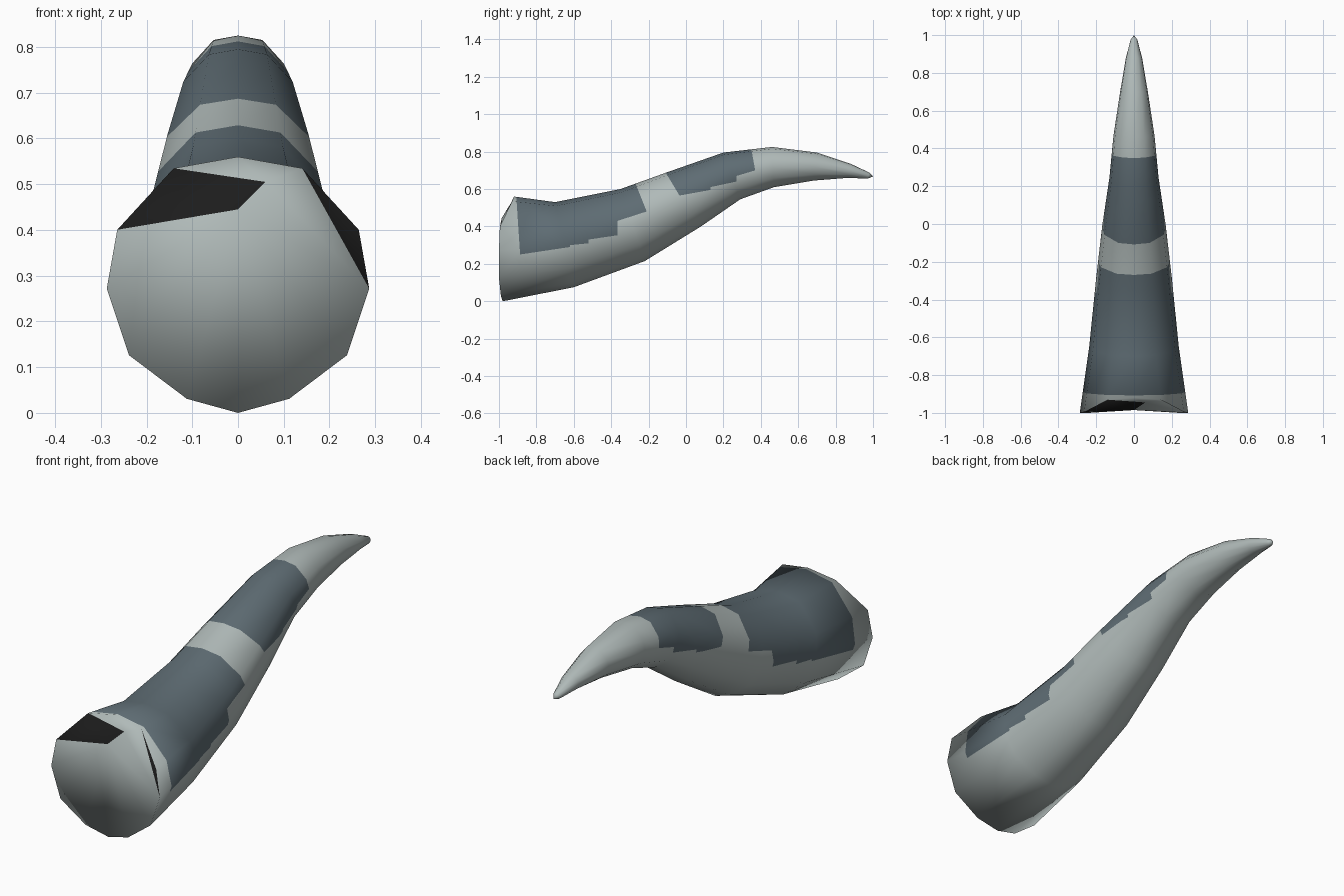
import bpy, bmesh
from mathutils import Vector

if "Cube" in bpy.data.objects:
    bpy.data.objects.remove(bpy.data.objects["Cube"])

def material(name, rgb):
    m = bpy.data.materials.new(name)
    m.diffuse_color = (*rgb, 1)
    m.use_nodes = True
    m.node_tree.nodes["Principled BSDF"].inputs["Base Color"].default_value = m.diffuse_color
    return m

mats = [material("pale grey", (0.434, 0.491, 0.482)),
        material("slate grey", (0.112, 0.150, 0.172)),
        material("near black", (0.012, 0.012, 0.012))]

# Twelve-sided unit section, from top round the right side to the bottom and back
half = [(0, 1), (0.49, 0.91), (0.92, 0.43), (1, -0.03), (0.83, -0.55), (0.39, -0.89), (0, -1)]
section = half + [(-x, z) for x, z in half[5:0:-1]]

# Rings along the body: top (y, z), bottom (y, z), half width
rings = [((-0.70, 0.53), (-0.60, 0.075), 0.237),
         ((-0.35, 0.60), (-0.22, 0.215), 0.20),
         ((-0.10, 0.69), (0.08, 0.40), 0.168),
         ((0.20, 0.795), (0.29, 0.545), 0.130),
         ((0.46, 0.825), (0.47, 0.61), 0.109),
         ((0.70, 0.795), (0.68, 0.645), 0.075),
         ((0.88, 0.735), (0.87, 0.66), 0.044),
         ((0.98, 0.688), (0.97, 0.655), 0.018)]

bm = bmesh.new()

# Flared open-end ring, bowed in y
base_y = [-0.92, -0.93, -0.995, -1.0, -1.0, -0.99, -0.98]
base_y += base_y[5:0:-1]
loops = [[bm.verts.new((0.287 * x, y, 0.28 + 0.28 * z)) for (x, z), y in zip(section, base_y)]]
for top, bottom, w in rings:
    t, b = Vector((0, *top)), Vector((0, *bottom))
    loops.append([bm.verts.new((t + b) / 2 + (t - b) / 2 * z + Vector((w * x, 0, 0)))
                  for x, z in section])

# Skin and pointed tip
for a, b in zip(loops, loops[1:]):
    for i in range(12):
        j = (i + 1) % 12
        bm.faces.new((a[i], a[j], b[j], b[i]))
tip = bm.verts.new((0, 1.0, 0.667))
for i in range(12):
    bm.faces.new((loops[-1][i], loops[-1][(i + 1) % 12], tip))

# End cap with its dark corners
r = loops[0]
mid = bm.verts.new((0, -0.985, 0.445))
notch = bm.verts.new((0.06, -0.945, 0.505))
for i in range(3, 10):
    bm.faces.new((mid, r[i + 1], r[i]))
bm.faces.new((r[11], r[0], notch))
bm.faces.new((r[0], r[1], notch))
bm.faces.new((notch, r[1], r[3]))
bm.faces.new((notch, r[3], mid))
for f in ((r[10], r[11], mid), (r[11], notch, mid), (r[1], r[2], r[3])):
    bm.faces.new(f).material_index = 2
bmesh.ops.recalc_face_normals(bm, faces=bm.faces)

# Keep the smooth normals of the plain skin so the colour cuts do not disturb them
bm.normal_update()
layer = bm.verts.layers.float_vector.new("skin_normal")
for v in bm.verts:
    v[layer] = v.normal

# Slate patches in side view: top left, bottom left, bottom right, top right (y, z)
patches = [((-0.91, 0.60), (-0.887, 0.25), (-0.62, 0.29), (-0.62, 0.8)),
           ((-0.62, 0.8), (-0.62, 0.30), (-0.52, 0.31), (-0.52, 0.8)),
           ((-0.52, 0.8), (-0.52, 0.33), (-0.365, 0.353), (-0.365, 0.8)),
           ((-0.365, 0.8), (-0.365, 0.43), (-0.21, 0.48), (-0.27, 0.63)),
           ((-0.11, 0.69), (-0.035, 0.565), (0.13, 0.595), (0.13, 0.9)),
           ((0.13, 0.9), (0.13, 0.61), (0.27, 0.64), (0.27, 0.9)),
           ((0.27, 0.9), (0.27, 0.67), (0.37, 0.70), (0.35, 0.81))]

def side(p, a, b):
    return (b[0] - a[0]) * (p.z - a[1]) - (b[1] - a[1]) * (p.y - a[0])

def cut(faces, a, b):
    geom = set(faces)
    for f in faces:
        geom.update(f.edges)
        geom.update(f.verts)
    bmesh.ops.bisect_plane(bm, geom=list(geom), dist=1e-5, plane_co=(0, *a),
                           plane_no=(0, a[1] - b[1], b[0] - a[0]))

def between(tl, bl, br, tr):
    out = []
    for f in bm.faces:
        c = f.calc_center_median()
        if f.material_index == 0 and side(c, tl, bl) > 0 and side(c, br, tr) > 0:
            out.append(f)
    return out

for tl, bl, br, tr in patches:
    for a, b in ((tl, bl), (br, tr)):
        near = [f for f in bm.faces if f.calc_center_median().z > 0.2
                and f.calc_center_median().y > -0.94]
        cut(near, a, b)
for tl, bl, br, tr in patches:
    cut(between(tl, bl, br, tr), bl, br)
    for f in between(tl, bl, br, tr):
        if side(f.calc_center_median(), bl, br) > 0:
            f.material_index = 1

bm.verts.index_update()
normals = [v[layer].normalized() for v in bm.verts]
bm.verts.layers.float_vector.remove(layer)
for f in bm.faces:
    f.smooth = True

me = bpy.data.meshes.new("banded_tail")
bm.to_mesh(me)
bm.free()
for m in mats:
    me.materials.append(m)
me.normals_split_custom_set_from_vertices(normals)
tail = bpy.data.objects.new("banded_tail", me)
bpy.context.collection.objects.link(tail)
